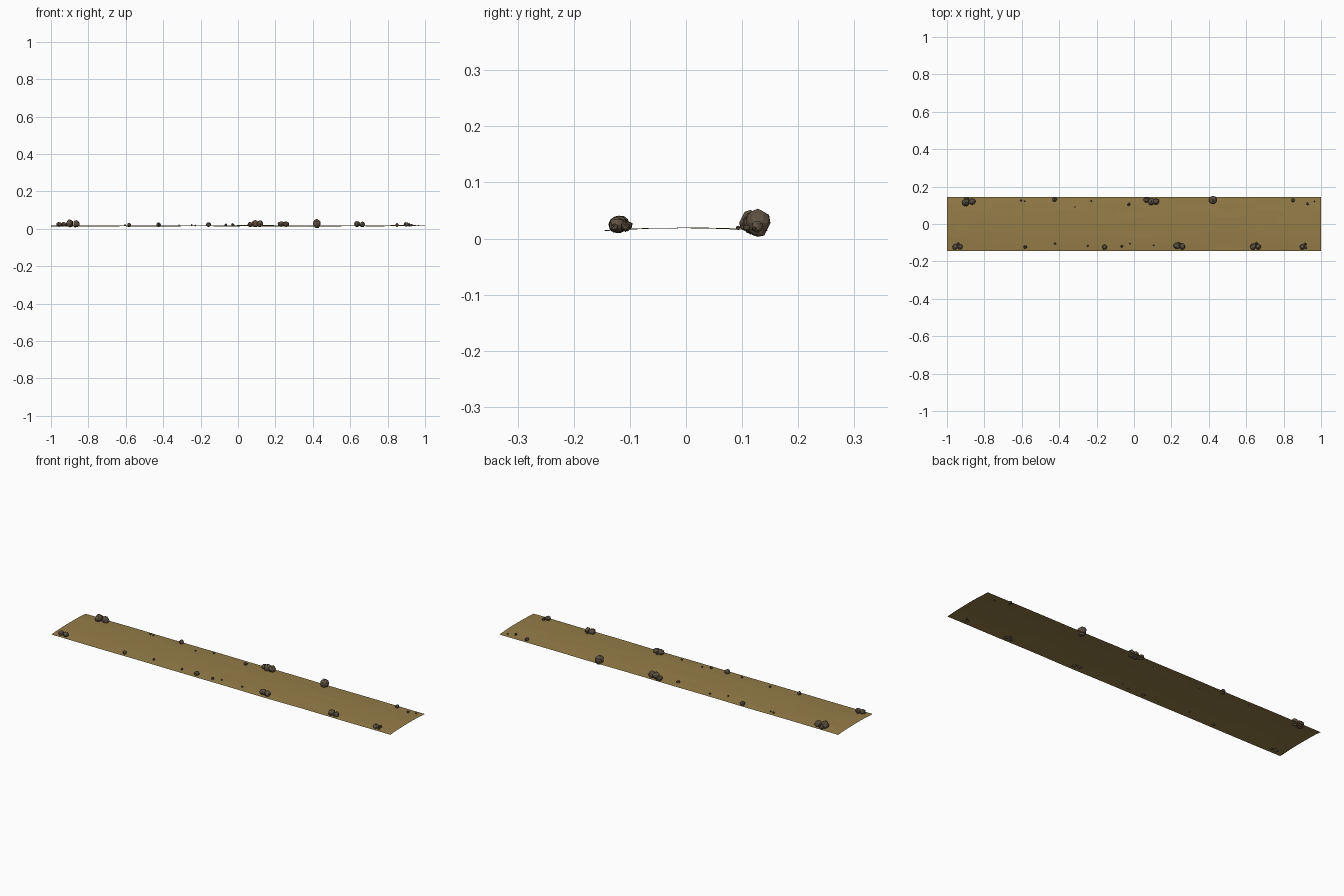
import bpy, bmesh, math, random
from mathutils import Vector, noise

random.seed(4)


def material(name, rgb):
    m = bpy.data.materials.new(name)
    m.diffuse_color = (*rgb, 1)
    return m


DIRT = material("dirt", (0.30, 0.205, 0.065))
STONE = material("stone", (0.115, 0.085, 0.055))


def add_object(name, bm, mat):
    me = bpy.data.meshes.new(name)
    bm.to_mesh(me)
    bm.free()
    me.materials.append(mat)
    ob = bpy.data.objects.new(name, me)
    bpy.context.collection.objects.link(ob)
    return ob


def ground(x, y):
    # crowned, gently uneven surface height
    crown = 0.019 - 0.005 * (abs(y) / 0.145) ** 2
    return crown + 0.0016 * noise.noise(Vector((x * 4, y * 16, 3)))


# Dirt path: thin open sheet with an uneven surface
bm = bmesh.new()
bmesh.ops.create_grid(bm, x_segments=40, y_segments=8, size=1)
for v in bm.verts:
    v.co.y *= 0.145
    v.co.z = ground(v.co.x, v.co.y)
add_object("dirt_path", bm, DIRT)


# Faceted edge stones: x, y, radius
def stone(name, x, y, r):
    bm = bmesh.new()
    bmesh.ops.create_icosphere(bm, subdivisions=2 if r > 0.009 else 1, radius=1)
    seed = Vector((x * 31, y * 57, r * 90))
    sx, sy, sz = (random.uniform(0.9, 1.1) for _ in range(3))
    for v in bm.verts:
        k = 1 + 0.22 * noise.noise(v.co * 1.3 + seed)
        v.co = Vector((v.co.x * sx, v.co.y * sy, v.co.z * sz)) * k * r
    ob = add_object(name, bm, STONE)
    ob.location = (x, y, ground(x, y) + 0.6 * r)
    ob.rotation_euler.z = random.uniform(0, math.tau)


BACK = [(-0.9, 0.115, 0.021), (-0.865, 0.12, 0.018), (-0.895, 0.132, 0.013),
        (-0.605, 0.126, 0.006), (-0.585, 0.122, 0.004), (-0.425, 0.13, 0.012),
        (-0.315, 0.093, 0.004), (-0.228, 0.123, 0.005), (-0.028, 0.105, 0.009),
        (0.065, 0.128, 0.013), (0.093, 0.118, 0.019), (0.118, 0.12, 0.018),
        (0.075, 0.136, 0.009), (0.422, 0.128, 0.022), (0.85, 0.127, 0.010),
        (0.928, 0.108, 0.007), (0.965, 0.122, 0.004)]
FRONT = [(-0.957, -0.122, 0.014), (-0.93, -0.122, 0.014), (-0.94, -0.108, 0.009),
         (-0.582, -0.123, 0.010), (-0.422, -0.105, 0.006), (-0.248, -0.117, 0.006),
         (-0.158, -0.123, 0.013), (-0.065, -0.12, 0.008), (-0.022, -0.105, 0.005),
         (0.105, -0.115, 0.005), (0.23, -0.117, 0.017), (0.258, -0.12, 0.016),
         (0.24, -0.104, 0.009), (0.637, -0.12, 0.017), (0.665, -0.122, 0.014),
         (0.655, -0.104, 0.009), (0.9, -0.123, 0.014), (0.915, -0.108, 0.008),
         (0.92, -0.127, 0.007)]

for side, stones in (("back", BACK), ("front", FRONT)):
    for i, (x, y, r) in enumerate(stones):
        stone(f"{side}_edge_stone_{i + 1}", x, y, r)
